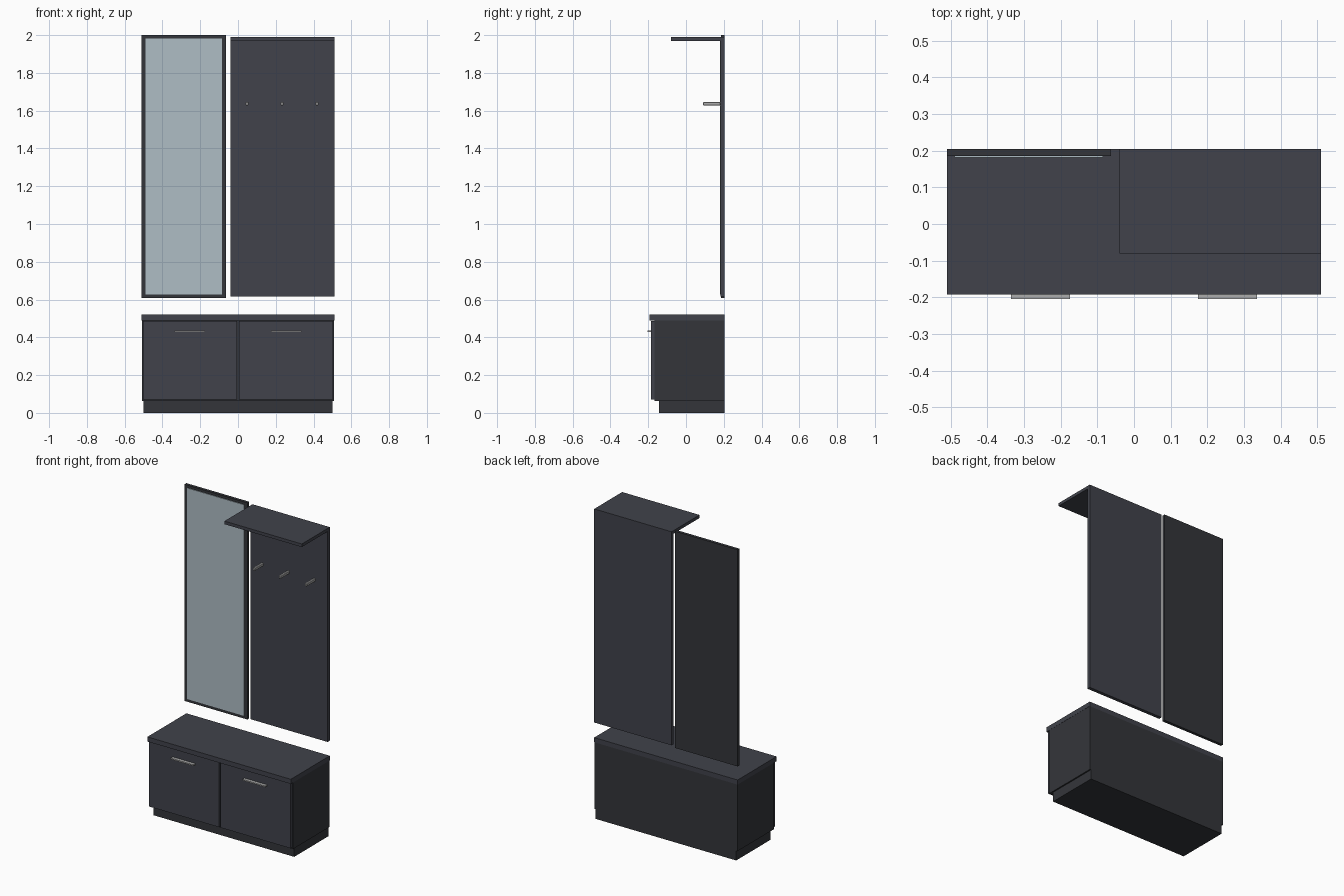
import bpy

if "Cube" in bpy.data.objects:
    bpy.data.objects.remove(bpy.data.objects["Cube"])


def material(name, rgb):
    m = bpy.data.materials.new(name)
    m.diffuse_color = (*rgb, 1)
    m.use_nodes = True
    m.node_tree.nodes["Principled BSDF"].inputs["Base Color"].default_value = m.diffuse_color
    return m


PANEL = material("anthracite_front", (0.052, 0.055, 0.07))
BODY = material("dark_carcass", (0.034, 0.036, 0.042))
GLASS = material("mirror_glass", (0.43, 0.51, 0.56))
METAL = material("brushed_metal", (0.42, 0.42, 0.42))


def box(name, x, y, z, mat, bevel=0):
    """Box from (min, max) extents on each axis."""
    bpy.ops.mesh.primitive_cube_add(size=1, location=[(a + b) / 2 for a, b in (x, y, z)])
    ob = bpy.context.object
    ob.name = name
    ob.scale = [b - a for a, b in (x, y, z)]
    bpy.ops.object.transform_apply(location=False, rotation=False, scale=True)
    ob.data.materials.append(mat)
    if bevel:
        mod = ob.modifiers.new("soft_edges", "BEVEL")
        mod.width = bevel
        mod.segments = 1
    return ob


BACK = 0.204

# Shoe bench: recessed plinth, carcass and overhanging top
box("plinth", (-0.50, 0.50), (-0.143, BACK), (0, 0.062), BODY)
box("bench_carcass", (-0.509, 0.509), (-0.167, BACK), (0.062, 0.49), BODY)
box("bench_top", (-0.51, 0.51), (-0.192, BACK), (0.49, 0.52), PANEL)

# Two doors with bar handles
for side, s in (("left", -1), ("right", 1)):
    box(f"{side}_door", sorted((s * 0.006, s * 0.503)), (-0.184, -0.167), (0.071, 0.487), PANEL)
    box(f"{side}_handle", sorted((s * 0.175, s * 0.336)), (-0.204, -0.184), (0.427, 0.435), METAL)

# Wall mirror on its backing frame
box("mirror_frame", (-0.51, -0.063), (0.185, BACK), (0.607, 2.0), BODY)
box("mirror", (-0.489, -0.084), (0.181, 0.185), (0.626, 1.983), GLASS)

# Coat panel with hat shelf and hooks
box("coat_panel", (-0.04, 0.51), (0.182, BACK), (0.617, 1.99), PANEL)
box("hat_shelf", (-0.04, 0.51), (-0.08, 0.182), (1.97, 1.99), PANEL)
for i, x in enumerate((0.048, 0.233, 0.418)):
    box(f"coat_hook_{i + 1}", (x - 0.008, x + 0.008), (0.09, 0.182), (1.628, 1.646), METAL, 0.003)
